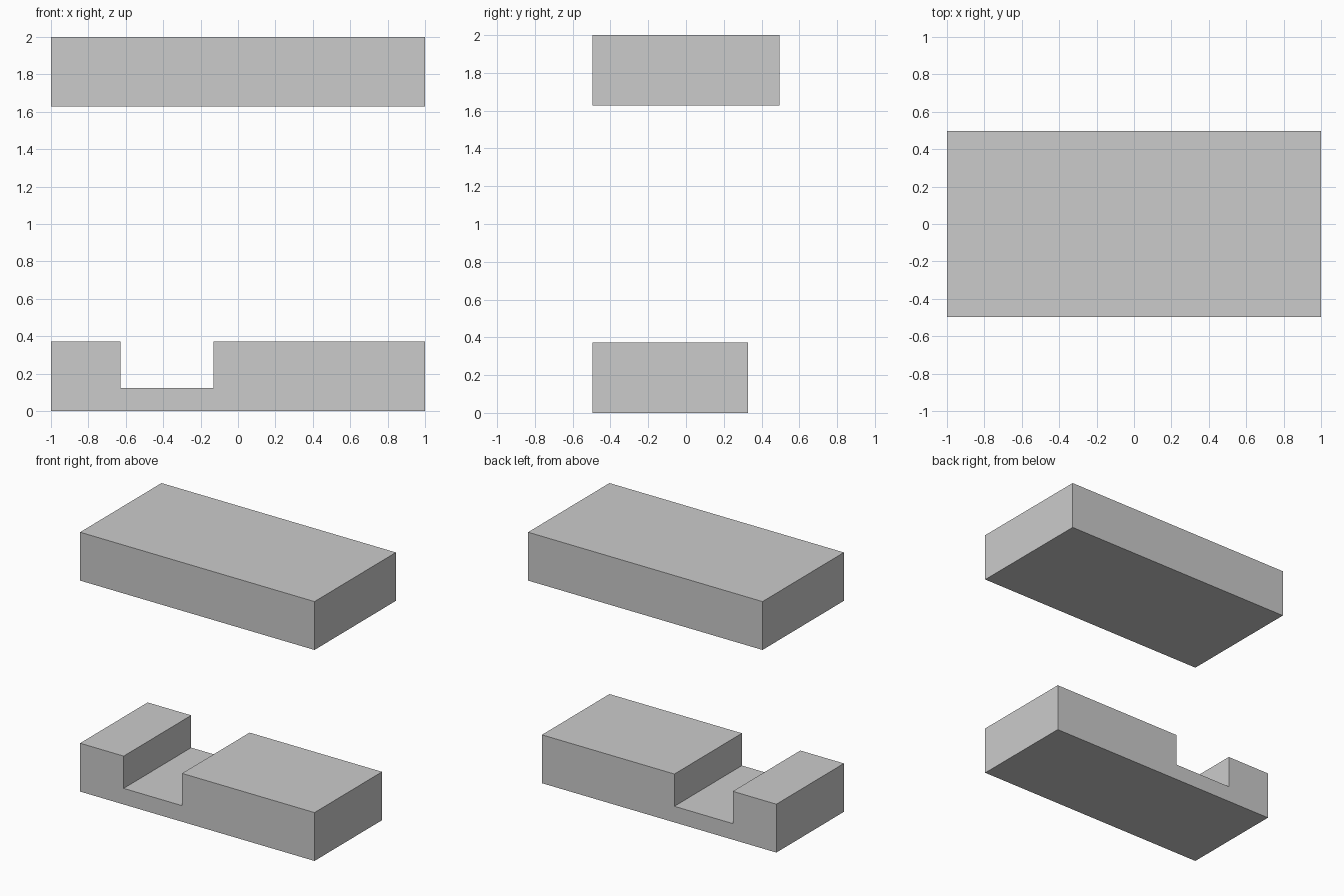
import bpy, bmesh

if "Cube" in bpy.data.objects:
    bpy.data.objects.remove(bpy.data.objects["Cube"])


def extrude_profile(name, profile, y0, y1):
    """Solid made by sweeping an x-z outline from y0 to y1."""
    bm = bmesh.new()
    face = bm.faces.new([bm.verts.new((x, y0, z)) for x, z in profile])
    swept = bmesh.ops.extrude_face_region(bm, geom=[face])
    verts = [g for g in swept["geom"] if isinstance(g, bmesh.types.BMVert)]
    bmesh.ops.translate(bm, verts=verts, vec=(0, y1 - y0, 0))
    bmesh.ops.recalc_face_normals(bm, faces=bm.faces)
    mesh = bpy.data.meshes.new(name)
    bm.to_mesh(mesh)
    bm.free()
    obj = bpy.data.objects.new(name, mesh)
    bpy.context.collection.objects.link(obj)
    return obj


FRONT, BACK = -0.496, 0.496
HEIGHT = 0.373

# Lower block with a channel running front to back
extrude_profile("notched_base", [
    (-1, 0), (1, 0), (1, HEIGHT), (-0.13, HEIGHT), (-0.13, 0.124),
    (-0.628, 0.124), (-0.628, HEIGHT), (-1, HEIGHT)], FRONT, 0.327)

# Plain slab floating above
extrude_profile("upper_slab", [
    (-1, 2 - HEIGHT), (1, 2 - HEIGHT), (1, 2), (-1, 2)], FRONT, BACK)
